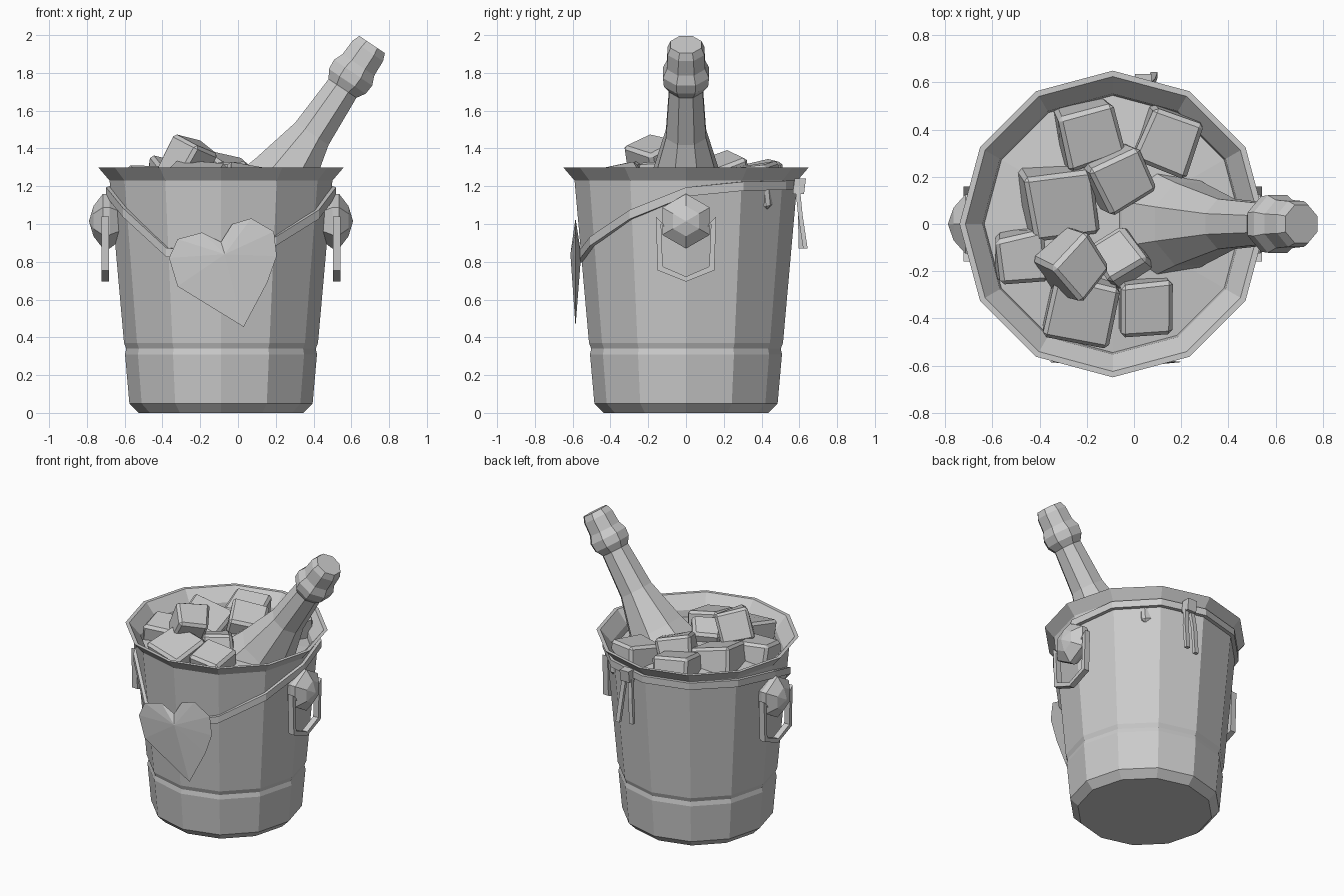
import bpy, bmesh, random
from math import sin, cos, pi, radians
from mathutils import Vector, Matrix, Euler

random.seed(4)
if "Cube" in bpy.data.objects:
    bpy.data.objects.remove(bpy.data.objects["Cube"])

CX = -0.09  # bucket axis
grey = bpy.data.materials.new("plain grey")
grey.use_nodes = True
grey.diffuse_color = (0.6, 0.6, 0.6, 1)
grey.node_tree.nodes["Principled BSDF"].inputs["Base Color"].default_value = (0.6, 0.6, 0.6, 1)


def finish(name, bm):
    bmesh.ops.recalc_face_normals(bm, faces=bm.faces)
    mesh = bpy.data.meshes.new(name)
    bm.to_mesh(mesh)
    bm.free()
    mesh.materials.append(grey)
    obj = bpy.data.objects.new(name, mesh)
    bpy.context.collection.objects.link(obj)
    return obj


def loft(name, rings, loop=False):
    """Skin a list of equal rings; loop joins last to first, else ends are capped."""
    bm = bmesh.new()
    rows = [[bm.verts.new(p) for p in ring] for ring in rings]
    n = len(rows[0])
    pairs = list(zip(rows, rows[1:])) + ([(rows[-1], rows[0])] if loop else [])
    for a, b in pairs:
        for i in range(n):
            j = (i + 1) % n
            bm.faces.new((a[i], a[j], b[j], b[i]))
    if not loop:
        bm.faces.new(rows[0])
        bm.faces.new(rows[-1])
    return finish(name, bm)


def lathe(name, profile, sides, matrix, turn=0.0):
    """Revolve (radius, height) points about local z, placed by matrix."""
    rings = []
    for r, h in profile:
        angles = [turn + 2 * pi * i / sides for i in range(sides)]
        rings.append([matrix @ Vector((r * cos(a), r * sin(a), h)) for a in angles])
    return loft(name, rings)


def wall(z):
    return 0.485 + 0.089 * (z - 0.05)


# Bucket with groove, flared rim and a bed of crushed ice inside
centre = Matrix.Translation((CX, 0, 0))
lathe("bucket", [(0.435, 0), (0.485, 0.05), (wall(0.31), 0.31), (wall(0.34) - 0.009, 0.34),
                 (wall(0.37), 0.37), (0.59, 1.23), (0.65, 1.3), (0.625, 1.3),
                 (0.553, 1.215), (0.545, 1.17)], 12, centre)
lathe("ice_bed", [(0.55, 1.13), (0.548, 1.17), (0.3, 1.2), (0.1, 1.22)], 12, centre)

# Leaning bottle: profile measured back from the tip
tip, lean = Vector((0.71, 0, 1.95)), Vector((0.56, 0, 0.83)).normalized()
place = Matrix.Translation(tip) @ lean.to_track_quat("Z", "Y").to_matrix().to_4x4()
lathe("bottle", [(0.25, -1.6), (0.25, -1.02), (0.19, -0.85), (0.115, -0.57), (0.096, -0.28),
                 (0.127, -0.235), (0.132, -0.18), (0.11, -0.13), (0.105, -0.04), (0.088, 0)],
      8, place, pi / 8)

# Ice cubes: x, y, z, size, turn and tilt in degrees
cubes = [(-0.2, 0.39, 1.2, 0.23, 15, 14), (0.14, 0.36, 1.2, 0.24, -22, 8),
         (-0.07, 0.2, 1.24, 0.23, 28, 18), (-0.33, 0.1, 1.17, 0.28, 10, 14),
         (-0.48, -0.13, 1.2, 0.2, 6, 10), (-0.26, -0.17, 1.33, 0.21, 45, 25),
         (-0.05, -0.15, 1.22, 0.19, 32, -15), (-0.23, -0.35, 1.17, 0.27, -12, 15),
         (0.05, -0.35, 1.19, 0.22, 4, 12)]
for x, y, z, size, turn, tilt in cubes:
    bm = bmesh.new()
    bmesh.ops.create_cube(bm, size=size)
    for v in bm.verts:
        v.co += Vector([random.uniform(-0.016, 0.016) for _ in range(3)])
    bmesh.ops.bevel(bm, geom=list(bm.edges), offset=0.018, segments=1, affect="EDGES")
    spin = Euler((radians(tilt), radians(tilt * 0.6), radians(turn))).to_matrix().to_4x4()
    bm.transform(Matrix.Translation((x, y, z)) @ spin)
    finish("ice_cube", bm)

# Ribbon looped round the bucket, dipping to the heart at the front
heights = [1.17, 1.2, 1.205, 1.205, 1.205, 1.2, 1.17, 1.06, 0.85, 0.82, 0.91, 1.05]
rings = []
for i, z in enumerate(heights):
    a = i * pi / 6
    section = [(-0.01, -0.024), (0.024, -0.024), (0.024, 0.024), (-0.01, 0.024)]
    rings.append([(CX + (wall(z) + d) * cos(a), (wall(z) + d) * sin(a), z + h) for d, h in section])
loft("ribbon", rings, loop=True)

# Knot and two hanging tails at the back
def bar(name, points, wide, deep):
    loft(name, [[(x + i * wide, y + j * deep, z) for i, j in ((-1, -1), (1, -1), (1, 1), (-1, 1))]
                for x, y, z in points])


bar("ribbon_knot", [(0.04, 0.595, 1.16), (0.04, 0.605, 1.24)], 0.035, 0.03)
for s in (-1, 1):
    bar("ribbon_tail", [(0.04 + 0.02 * s, 0.59, 1.2), (0.04 + 0.035 * s, 0.605, 1.05),
                        (0.04 + 0.045 * s, 0.62 + 0.012 * s, 0.87)], 0.015, 0.012)

# Heart tag: a shallow lens on an outline
outline = [(0.03, 0.455), (0.155, 0.69), (0.205, 0.83), (0.19, 0.96), (0.07, 1.03), (-0.03, 1.0),
           (-0.09, 0.905), (-0.19, 0.955), (-0.32, 0.92), (-0.365, 0.82), (-0.32, 0.67)]
bm = bmesh.new()
edge = [bm.verts.new((x, -0.585, z)) for x, z in outline]
for depth in (-0.612, -0.555):
    hub = bm.verts.new((-0.07, depth, 0.84))
    for a, b in zip(edge, edge[1:] + edge[:1]):
        bm.faces.new((a, b, hub))
finish("heart_tag", bm)

# Faceted knobs and hanging ring handles on both sides
outer = [(-0.12, 1.0), (-0.16, 1.04), (-0.15, 0.755), (0, 0.695), (0.15, 0.755), (0.16, 1.04), (0.12, 1.0)]
inner = [(-0.115, 0.985), (-0.132, 1.0), (-0.123, 0.775), (0, 0.722), (0.123, 0.775), (0.132, 1.0), (0.115, 0.985)]
for side, s in (("left", 1), ("right", -1)):
    axis = Vector((s, 0, 0)).to_track_quat("Z", "Y").to_matrix().to_4x4()
    lathe(side + "_knob", [(0.1, 0.53), (0.145, 0.59), (0.145, 0.625), (0.08, 0.675), (0.004, 0.698)],
          6, Matrix.Translation((CX, 0, 1.015)) @ axis, pi / 2)
    x1, x2 = CX + s * 0.592, CX + s * 0.632
    loft(side + "_handle", [[(x1, *o), (x2, *o), (x2, *i), (x1, *i)] for o, i in zip(outer, inner)])
